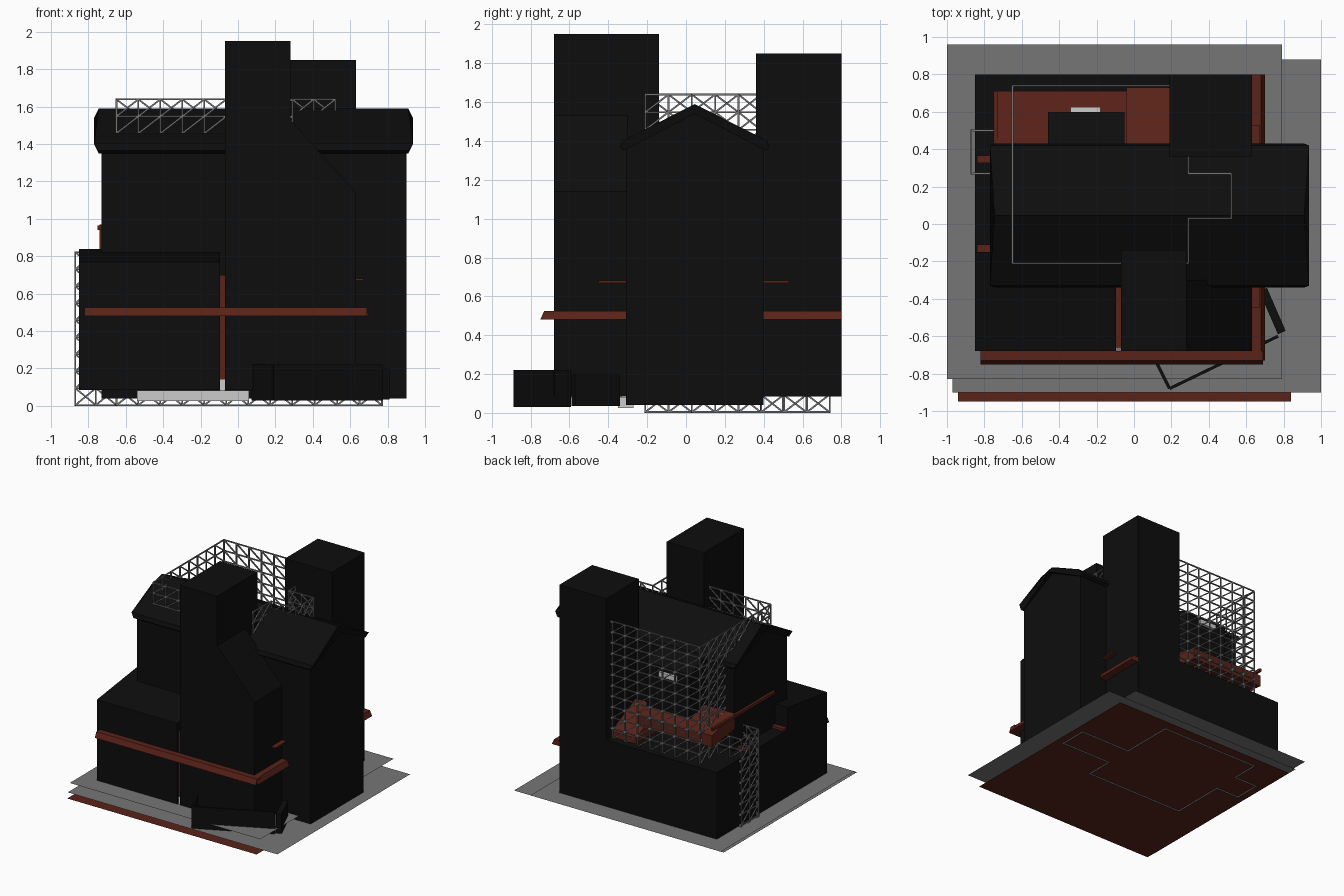
import bpy, bmesh, math
from mathutils import Vector

if "Cube" in bpy.data.objects:
    bpy.data.objects.remove(bpy.data.objects["Cube"])


def material(name, c):
    m = bpy.data.materials.new(name)
    m.diffuse_color = (*c, 1)
    m.use_nodes = True
    m.node_tree.nodes["Principled BSDF"].inputs["Base Color"].default_value = m.diffuse_color
    return m


DARK = material("dark", (0.004, 0.004, 0.004))
RUST = material("rust", (0.10, 0.016, 0.009))
STEEL = material("steel", (0.18, 0.18, 0.18))


def finish(name, bm, mat=None):
    bmesh.ops.recalc_face_normals(bm, faces=bm.faces)
    me = bpy.data.meshes.new(name)
    bm.to_mesh(me)
    bm.free()
    ob = bpy.data.objects.new(name, me)
    bpy.context.collection.objects.link(ob)
    if mat:
        me.materials.append(mat)
    return ob


def prism(name, pts, vec, mat=None):
    """Extrude a closed 3D outline along a vector."""
    bm = bmesh.new()
    f = bm.faces.new([bm.verts.new(p) for p in pts])
    ext = bmesh.ops.extrude_face_region(bm, geom=[f])
    bmesh.ops.translate(bm, vec=vec, verts=[v for v in ext["geom"] if isinstance(v, bmesh.types.BMVert)])
    return finish(name, bm, mat)


def box(name, x0, x1, y0, y1, z0, z1, mat=None):
    return prism(name, [(x0, y0, z0), (x1, y0, z0), (x1, y1, z0), (x0, y1, z0)], (0, 0, z1 - z0), mat)


def plate(name, x0, x1, y0, y1, z, mat):
    bm = bmesh.new()
    bm.faces.new([bm.verts.new(p) for p in ((x0, y0, z), (x1, y0, z), (x1, y1, z), (x0, y1, z))])
    return finish(name, bm, mat)


# Ground sheets
plate("ground_sheet_rust", -0.94, 0.84, -0.95, 0.83, 0.01, RUST)
plate("ground_sheet_low", -0.97, 1.0, -0.90, 0.88, 0.035, STEEL)
plate("ground_sheet_high", -1.0, 0.79, -0.83, 0.96, 0.08, STEEL)

# Towers and low wings
box("front_tower", -0.07, 0.28, -0.68, -0.14, 0.085, 1.95, DARK)
box("rear_tower", 0.19, 0.63, 0.36, 0.80, 0.085, 1.85, DARK)
prism("front_left_wing", [(-0.85, -0.68, 0.085), (-0.85, -0.15, 0.085), (-0.85, -0.15, 0.84),
                          (-0.85, -0.68, 0.77)], (0.755, 0, 0), DARK)
prism("front_right_shed", [(0.28, -0.68, 0.085), (0.63, -0.68, 0.085), (0.63, -0.68, 1.14),
                           (0.28, -0.68, 1.53)], (0, 0.38, 0), DARK)
box("rear_wing", -0.85, 0.19, 0.40, 0.80, 0.085, 0.65, DARK)
box("left_wing", -0.85, -0.73, -0.15, 0.40, 0.085, 0.65, DARK)

# Main gabled house
prism("house_walls", [(-0.73, -0.31, 0.04), (-0.73, 0.40, 0.04), (-0.73, 0.40, 1.37),
                      (-0.73, 0.045, 1.55), (-0.73, -0.31, 1.37)], (1.63, 0, 0), DARK)
half = [(0.0, 1.59), (0.105, 1.535), (0.375, 1.40), (0.385, 1.365), (0.365, 1.35), (0.0, 1.54)]
prof = half + [(-y, z) for y, z in half[-2:0:-1]]
roof = prism("house_roof", [(-0.77, 0.045 + y, z) for y, z in prof], (1.705, 0, 0), DARK)
for v in roof.data.vertices:           # clipped ridge ends
    if v.co.z > 1.56 or v.co.z < 1.37:
        v.co.x += 0.025 if v.co.x < 0 else -0.025

# Rear bay with a grey sill
prism("rear_bay", [(-0.46, 0.40, 0.92), (-0.46, 0.60, 0.92), (-0.46, 0.60, 1.30), (-0.46, 0.40, 1.38)],
      (0.41, 0, 0), DARK)
box("rear_bay_sill", -0.34, -0.18, 0.60, 0.625, 1.22, 1.26)

# Rust roofs behind the house
prism("rear_roof_left", [(-0.74, 0.40, 0.84), (-0.74, 0.71, 0.80), (-0.74, 0.71, 0.90), (-0.74, 0.40, 0.97)],
      (0.70, 0, 0), RUST)
prism("rear_roof_right", [(-0.04, 0.40, 0.64), (-0.04, 0.73, 0.64), (-0.04, 0.73, 0.70), (-0.04, 0.40, 0.85)],
      (0.23, 0, 0), RUST)
box("left_eave", -0.75, -0.73, -0.13, 0.71, 0.94, 0.965, RUST)
for y in (-0.13, 0.345):
    box("left_bracket", -0.84, -0.73, y - 0.02, y + 0.02, 0.65, 0.67, RUST)


# Sloped canopy band, wider at its foot
def band(name, a, b, out):
    a, b, out = Vector(a), Vector(b), Vector(out)
    up = Vector((0, 0, 1))
    base = up * 0.48
    prism(name, [a + base, a + out * 0.07 + base, a + out * 0.05 + up * 0.525, a + up * 0.525], b - a, RUST)


band("canopy_front", (-0.82, -0.68, 0), (0.69, -0.68, 0), (0, -1, 0))
band("canopy_right_front", (0.63, -0.73, 0), (0.63, -0.31, 0), (1, 0, 0))
band("canopy_right_rear", (0.63, 0.40, 0), (0.63, 0.80, 0), (1, 0, 0))
box("ledge_front", 0.63, 0.67, -0.45, -0.31, 0.67, 0.682, RUST)
box("ledge_rear", 0.63, 0.67, 0.40, 0.53, 0.67, 0.682, RUST)

# Strip in the gap beside the front tower, and grey plinths
box("gap_strip", -0.095, -0.07, -0.66, -0.33, 0.14, 0.70, RUST)
box("gap_foot", -0.095, -0.07, -0.66, -0.33, 0.08, 0.14)
box("plinth", -0.54, 0.06, -0.35, -0.27, 0.025, 0.083)


# Angled yard fence
def fence(name, p, q, z0, z1, t):
    a, b = Vector((*p, z0)), Vector((*q, z0))
    d = (b - a).normalized()
    n = Vector((-d.y, d.x, 0)) * t / 2
    prism(name, [a + n, b + n, b - n, a - n], (0, 0, z1 - z0), DARK)


fence("fence_left", (0.08, -0.66), (0.19, -0.88), 0.03, 0.22, 0.016)
fence("fence_front", (0.19, -0.88), (0.77, -0.60), 0.03, 0.22, 0.016)
fence("fence_gate", (0.79, -0.58), (0.69, -0.35), 0.035, 0.20, 0.045)


# Steel lattice frame
def truss(bm, p, q, row0, row1):
    p, q = Vector((*p, 0)), Vector((*q, 0))
    n = max(1, round((q - p).length / 0.118))
    h = 1.635 / 18
    up = Vector((0, 0, 1))

    def at(i, k):
        return p.lerp(q, i / n) + up * (0.004 + k * h)

    def bar(a, b, r=0.0045):
        d = (b - a).normalized()
        side = (q - p).normalized().cross(up)
        other = d.cross(side)
        rings = [[bm.verts.new(c + side * r * s + other * r * t) for s, t in ((1, 1), (-1, 1), (-1, -1), (1, -1))]
                 for c in (a, b)]
        for j in range(4):
            k = (j + 1) % 4
            bm.faces.new((rings[0][j], rings[0][k], rings[1][k], rings[1][j]))

    for i in range(n + 1):
        bar(at(i, row0), at(i, row1))
    for k in range(row0, row1 + 1):
        bar(at(0, k), at(n, k))
    for i in range(n):
        for k in range(row0, row1):
            bar(at(i, k), at(i + 1, k + 1))


def frame(name, path, row0, row1):
    bm = bmesh.new()
    for p, q in zip(path, path[1:]):
        truss(bm, p, q, row0, row1)
    finish(name, bm, STEEL)


core = [(0.29, 0.27), (0.29, 0.74), (-0.65, 0.74), (-0.65, 0.50)]
front = [(-0.65, 0.27), (-0.65, -0.21), (0.29, -0.21), (0.29, 0.03)]
frame("lattice_lower", core + [(-0.87, 0.50), (-0.87, 0.27)] + front + [(0.77, 0.03), (0.77, 0.27), core[0]], 0, 9)
frame("lattice_upper", core + front + [(0.52, 0.03), (0.52, 0.27), core[0]], 9, 18)
